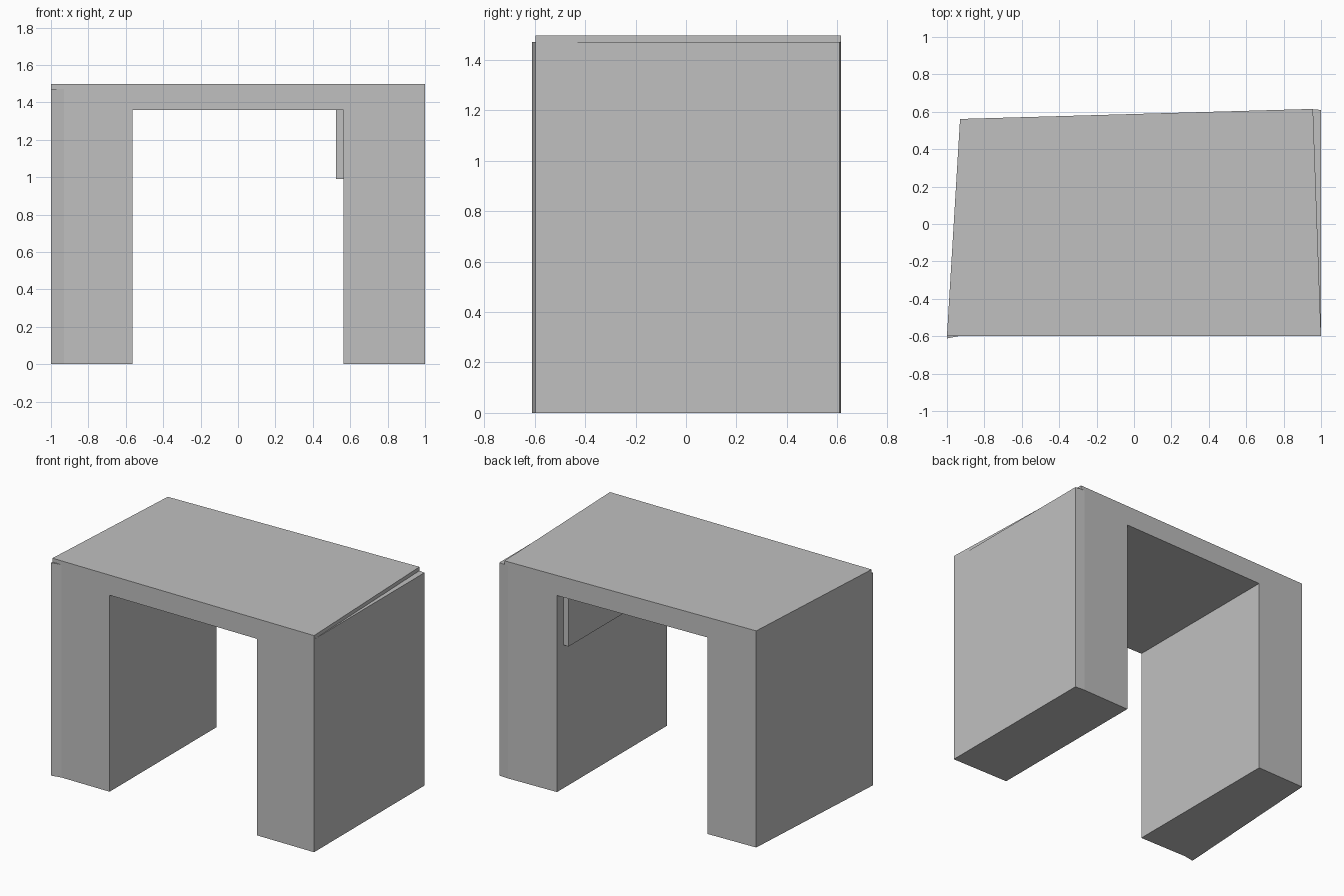
import bpy
import bmesh

cube = bpy.data.objects.get("Cube")
if cube:
    bpy.data.objects.remove(cube, do_unlink=True)

grey = bpy.data.materials.new("plain grey")
grey.use_nodes = True
tone = (0.53, 0.53, 0.53, 1)
grey.diffuse_color = tone
grey.node_tree.nodes["Principled BSDF"].inputs["Base Color"].default_value = tone


def prism(name, outline, bottom, top):
    """Extrude a counter-clockwise plan outline between two heights."""
    bm = bmesh.new()
    base = bm.faces.new([bm.verts.new((x, y, bottom)) for x, y in outline])
    new = bmesh.ops.extrude_face_region(bm, geom=[base])["geom"]
    for v in new:
        if isinstance(v, bmesh.types.BMVert):
            v.co.z = top
    bmesh.ops.recalc_face_normals(bm, faces=bm.faces)
    mesh = bpy.data.meshes.new(name)
    bm.to_mesh(mesh)
    bm.free()
    mesh.materials.append(grey)
    obj = bpy.data.objects.new(name, mesh)
    bpy.context.collection.objects.link(obj)
    return obj


FRONT = -0.598
INNER = 0.563          # inner face of each leg
UNDER, LEDGE, TOP = 1.358, 1.471, 1.497


def back(x):
    """Slanted back edge of the desk."""
    return 0.588 + 0.0285 * x


# Legs, each with a slightly bent outer corner
prism("right_leg", [(-1, -0.612), (-0.93, FRONT), (-INNER, FRONT),
                    (-INNER, back(-INNER)), (-0.93, back(-0.93))], 0, LEDGE)
prism("left_leg", [(INNER, FRONT), (1, FRONT), (1, 0.61),
                   (0.93, back(0.93)), (INNER, back(INNER))], 0, LEDGE)

# Slanted top plate and the thicker span between the legs
prism("top_plate", [(-1, FRONT), (1, FRONT),
                    (0.957, back(0.957)), (-0.93, back(-0.93))], LEDGE, TOP)
prism("top_span", [(-INNER, FRONT), (INNER, FRONT),
                   (INNER, back(INNER)), (-INNER, back(-INNER))], UNDER, LEDGE)

# Narrow rail hanging inside the left leg
prism("inner_rail", [(0.523, -0.53), (INNER, -0.53),
                     (INNER, 0.535), (0.523, 0.535)], 0.99, UNDER)
